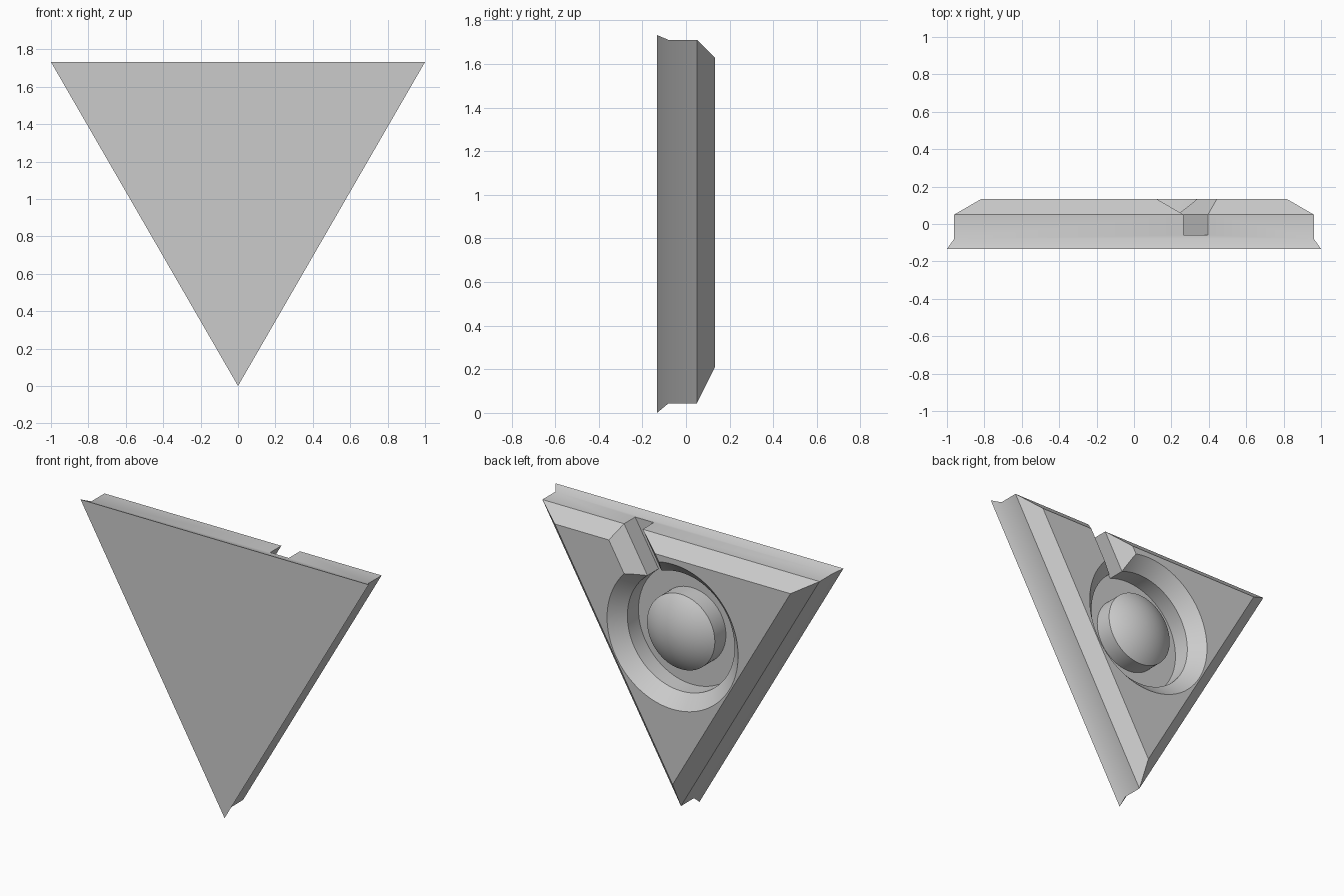
import bpy
import bmesh
from math import pi, sin, cos, sqrt, asin, radians
from mathutils import Matrix, Vector

if "Cube" in bpy.data.objects:
    bpy.data.objects.remove(bpy.data.objects["Cube"])

HEIGHT = sqrt(3)
CENTRE_Z = 1.138          # axis of the round recess
BACK, SHOULDER, FLOOR, FRONT = 0.133, 0.05, -0.06, -0.133
CHAMFER = BACK - SHOULDER

grey = bpy.data.materials.new("plain_grey")
grey.use_nodes = True
grey.diffuse_color = (0.6, 0.6, 0.6, 1)
grey.node_tree.nodes["Principled BSDF"].inputs["Base Color"].default_value = (0.6, 0.6, 0.6, 1)


def make_object(name, bm):
    bmesh.ops.remove_doubles(bm, verts=bm.verts, dist=1e-5)
    bmesh.ops.recalc_face_normals(bm, faces=bm.faces)
    mesh = bpy.data.meshes.new(name)
    bm.to_mesh(mesh)
    bm.free()
    mesh.materials.append(grey)
    obj = bpy.data.objects.new(name, mesh)
    bpy.context.collection.objects.link(obj)
    return obj


def loft(name, rings):
    """Closed solid through rings of equal point count."""
    bm = bmesh.new()
    loops = [[bm.verts.new(p) for p in ring] for ring in rings]
    n = len(loops[0])
    for a, b in zip(loops, loops[1:]):
        for i in range(n):
            j = (i + 1) % n
            bm.faces.new((a[i], a[j], b[j], b[i]))
    bm.faces.new(loops[0])
    bm.faces.new(loops[-1])
    return make_object(name, bm)


def lathe(name, profile, sides=96):
    """Solid of revolution about the recess axis from (radius, y) pairs."""
    turn = [2 * pi * i / sides for i in range(sides)]
    return loft(name, [[(r * cos(t), y, CENTRE_Z + r * sin(t)) for t in turn]
                       for r, y in profile])


def triangle(inset, y):
    top = HEIGHT - inset
    half = 1 - inset * sqrt(3)
    return [(-half, y, top), (half, y, top), (0, y, 2 * inset)]


# Triangular body: lipped front, straight side, bevelled back
body = loft("triangular_body", [triangle(0, FRONT), triangle(0.022, -0.08),
                                triangle(0.022, SHOULDER),
                                triangle(0.022 + CHAMFER, BACK)])

# Round recess cutter: straight wall, then a cone that opens to the back
wall = 0.372
recess = lathe("recess_cutter", [(wall, FLOOR), (wall, SHOULDER),
                                 (wall + 2 * CHAMFER, SHOULDER + 2 * CHAMFER)])

# Channel cutter: runs outward from the recess through the top edge
half = 0.056
wide = half + 2 * CHAMFER
section = [(-half, FLOOR), (half, FLOOR), (half, SHOULDER),
           (wide, SHOULDER + 2 * CHAMFER), (-wide, SHOULDER + 2 * CHAMFER),
           (-half, SHOULDER)]
channel = loft("channel_cutter", [[(u, y, z) for u, y in section] for z in (0.27, 1.0)])
channel.data.transform(Matrix.Translation(Vector((0, 0, CENTRE_Z)))
                       @ Matrix.Rotation(radians(30), 4, 'Y'))

# Cut both shapes from the body
for cutter in (recess, channel):
    mod = body.modifiers.new(cutter.name, 'BOOLEAN')
    mod.operation = 'DIFFERENCE'
    mod.solver = 'EXACT'
    mod.object = cutter
    bpy.context.view_layer.objects.active = body
    bpy.ops.object.modifier_apply(modifier=mod.name)
    bpy.data.objects.remove(cutter)

# Domed boss on the recess floor
radius, rise = 0.235, 0.08
sphere = (radius ** 2 + rise ** 2) / (2 * rise)
edge = asin(radius / sphere)
steps = 12
dome = [(sphere * sin(edge * (1 - i / steps)),
         SHOULDER + rise - sphere * (1 - cos(edge * (1 - i / steps))))
        for i in range(steps)]
tip = (0.004, SHOULDER + rise)
boss = lathe("domed_boss", [(radius, FLOOR - 0.005)] + dome + [tip])

# Smooth round surfaces, keep hard edges
for obj in (body, boss):
    bpy.ops.object.select_all(action='DESELECT')
    obj.select_set(True)
    bpy.context.view_layer.objects.active = obj
    bpy.ops.object.shade_smooth_by_angle(angle=radians(30))
